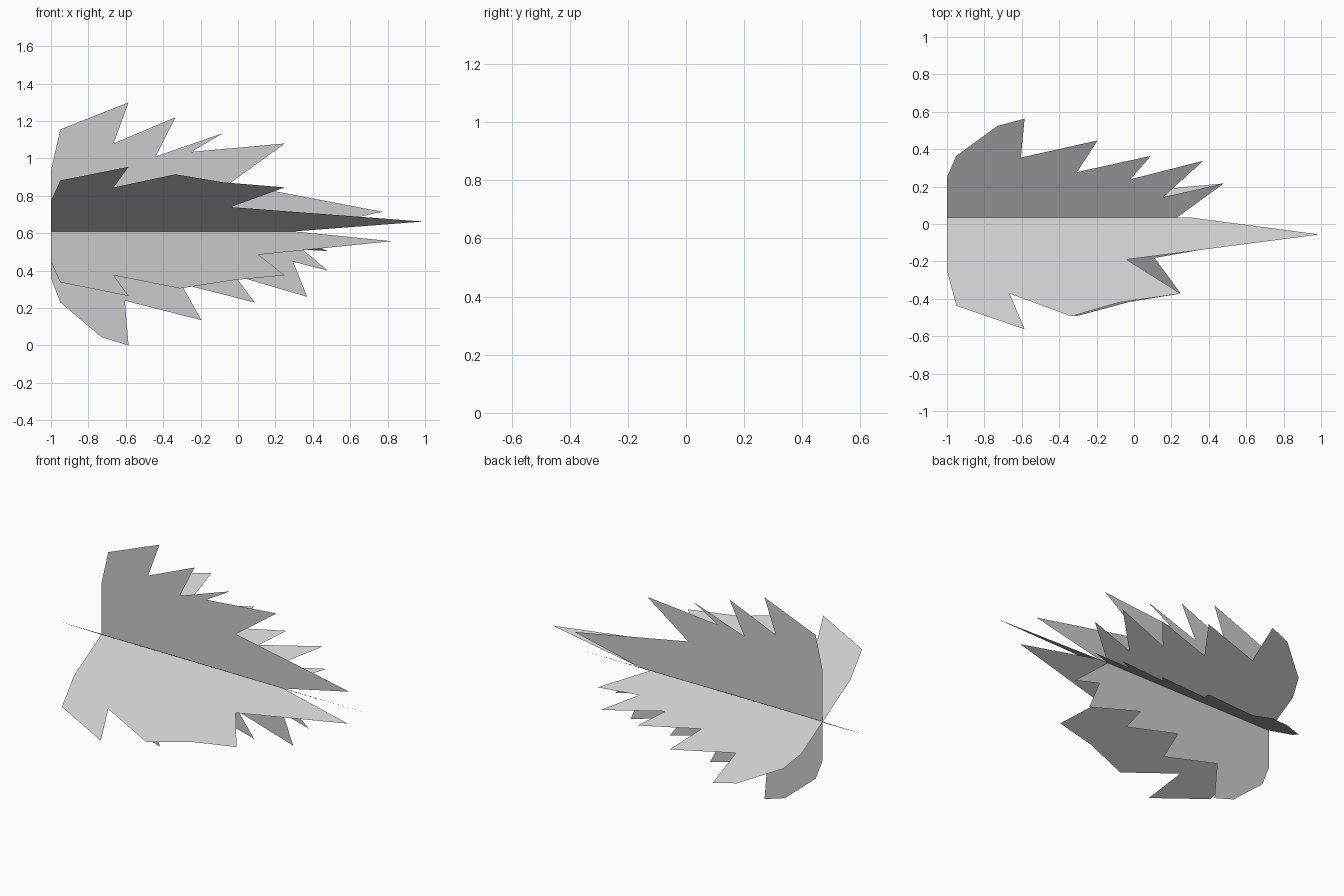
import bpy
import bmesh
from math import cos, sin, radians

cube = bpy.data.objects.get("Cube")
if cube:
    bpy.data.objects.remove(cube)

grey = bpy.data.materials.new("leaf_grey")
grey.use_nodes = True
colour = (0.6, 0.6, 0.6, 1)
grey.diffuse_color = colour
grey.node_tree.nodes["Principled BSDF"].inputs["Base Color"].default_value = colour

# Stem line shared by every blade
STEM_Y, STEM_Z = 0.035, 0.61

# Outlines as (position along stem, distance from stem)
BASE = [(-1, 0), (-1, .325), (-.95, .545), (-.585, .69), (-.665, .47)]
TEETH = [(-.335, .61), (-.44, .4), (-.08, .525), (-.25, .425), (.25, .47), (-.04, .26)]
TEETH_LOW = [(-.31, .61), (-.43, .4), (-.02, .52), (-.15, .42), (.25, .47), (.11, .25)]


def long_outline(teeth, tip):
    return BASE + teeth + [(tip, .105), (.3, 0)]


def short_outline(notch):
    return [(-1, 0), (-1, .25), (-.95, .38), (-.73, .565), (-.585, .61),
            (-.605, .37), (-.195, .475), (-.305, .28), (.09, .38), (-.02, .235),
            (.37, .35), notch, (.48, .21), (.23, 0)]


def blade(name, outline, angle):
    """One flat toothed half leaf, turned about the stem."""
    c, s = cos(radians(angle)), sin(radians(angle))
    bm = bmesh.new()
    bm.faces.new([bm.verts.new((x, STEM_Y + r * c, STEM_Z + r * s)) for x, r in outline])
    bmesh.ops.triangulate(bm, faces=bm.faces[:])
    mesh = bpy.data.meshes.new(name)
    bm.to_mesh(mesh)
    bm.free()
    mesh.materials.append(grey)
    bpy.context.collection.objects.link(bpy.data.objects.new(name, mesh))


# Three crossed leaves, each a long half opposite a short half
blade("upright_leaf_long_half", long_outline(TEETH, .77), 90)
blade("upright_leaf_short_half", short_outline((.155, .125)), 270)
blade("front_upper_leaf_long_half", long_outline(TEETH, .99), 150)
blade("back_lower_leaf_short_half", short_outline((.2, .18)), 330)
blade("front_lower_leaf_long_half", long_outline(TEETH_LOW, .82), 210)
blade("back_upper_leaf_short_half", short_outline((.155, .125)), 30)
